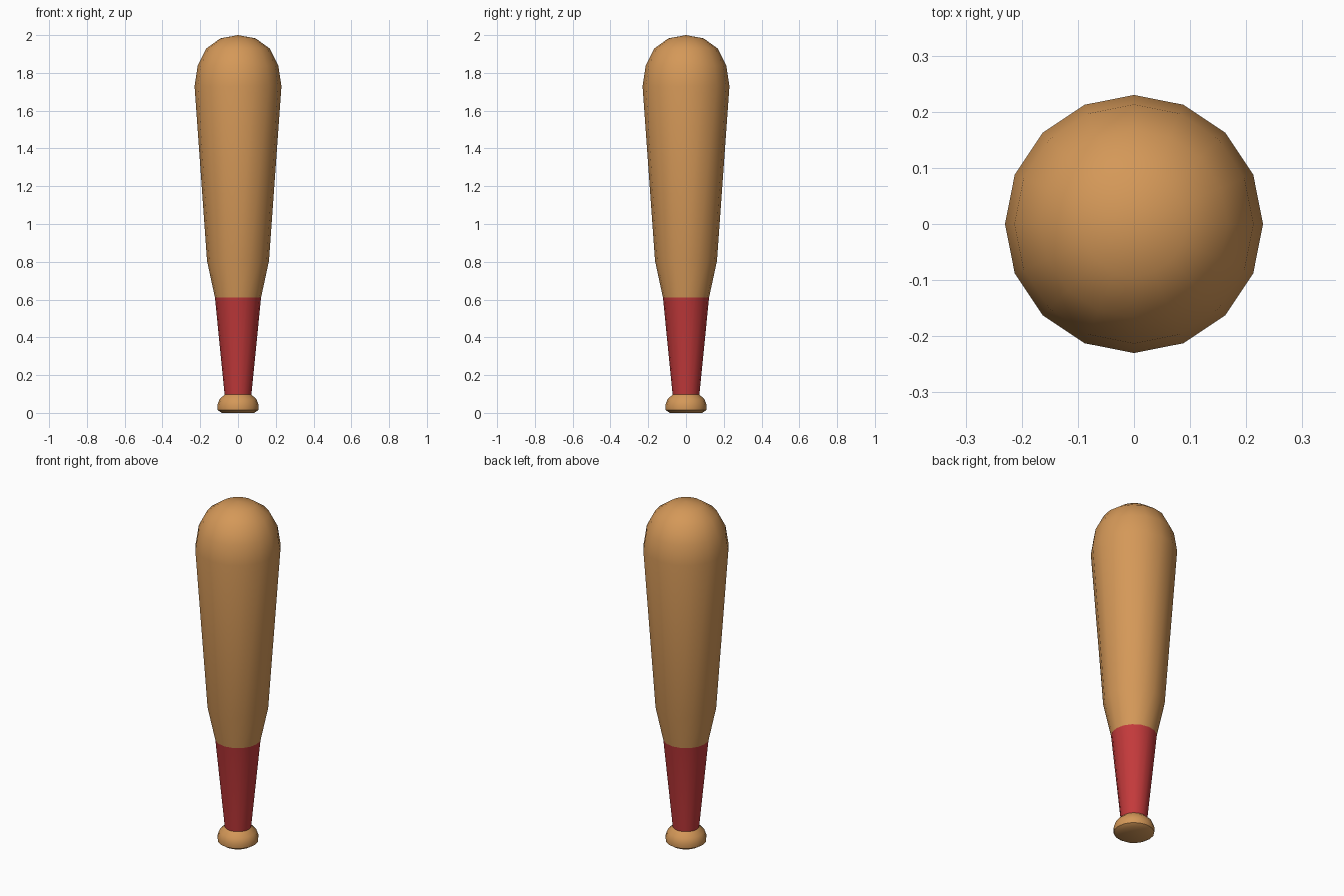
import bpy, bmesh, math

if "Cube" in bpy.data.objects:
    bpy.data.objects.remove(bpy.data.objects["Cube"])

SIDES = 16


def material(name, rgb):
    m = bpy.data.materials.new(name)
    m.diffuse_color = (*rgb, 1)
    m.use_nodes = True
    m.node_tree.nodes["Principled BSDF"].inputs["Base Color"].default_value = m.diffuse_color
    return m


wood = material("wood", (0.66, 0.315, 0.098))
red = material("red_grip", (0.55, 0.042, 0.044))


def lathe(name, profile, mat):
    """Revolve (radius, z) points around z; both ends are closed."""
    bm = bmesh.new()
    rings = []
    for r, z in profile:
        if r == 0:
            rings.append([bm.verts.new((0, 0, z))] * SIDES)
        else:
            rings.append([bm.verts.new((r * math.cos(a), r * math.sin(a), z))
                          for a in (2 * math.pi * i / SIDES for i in range(SIDES))])
    for low, high in zip(rings, rings[1:]):
        for i in range(SIDES):
            j = (i + 1) % SIDES
            corners = [low[i], low[j], high[j], high[i]]
            bm.faces.new(list(dict.fromkeys(corners)))
    bmesh.ops.holes_fill(bm, edges=[e for e in bm.edges if e.is_boundary], sides=0)
    bmesh.ops.recalc_face_normals(bm, faces=bm.faces)
    mesh = bpy.data.meshes.new(name)
    bm.to_mesh(mesh)
    bm.free()
    mesh.materials.append(mat)
    obj = bpy.data.objects.new(name, mesh)
    bpy.context.collection.objects.link(obj)
    bpy.context.view_layer.objects.active = obj
    obj.select_set(True)
    bpy.ops.object.shade_smooth_by_angle(angle=math.radians(40))
    obj.select_set(False)
    return obj


# Whole bat in one turned profile: knob, grip, taper, barrel, rounded tip
bat = lathe("bat", [
    (0, 0.005), (0.085, 0.0), (0.108, 0.015), (0.11, 0.04), (0.098, 0.072), (0.071, 0.097),
    (0.122, 0.61), (0.164, 0.805),
    (0.23, 1.73), (0.213, 1.84), (0.167, 1.93), (0.093, 1.983), (0, 2.0)], wood)

# Red grip: faces between the knob and the taper
bat.data.materials.append(red)
for face in bat.data.polygons:
    if 0.1 < face.center.z < 0.61:
        face.material_index = 1
